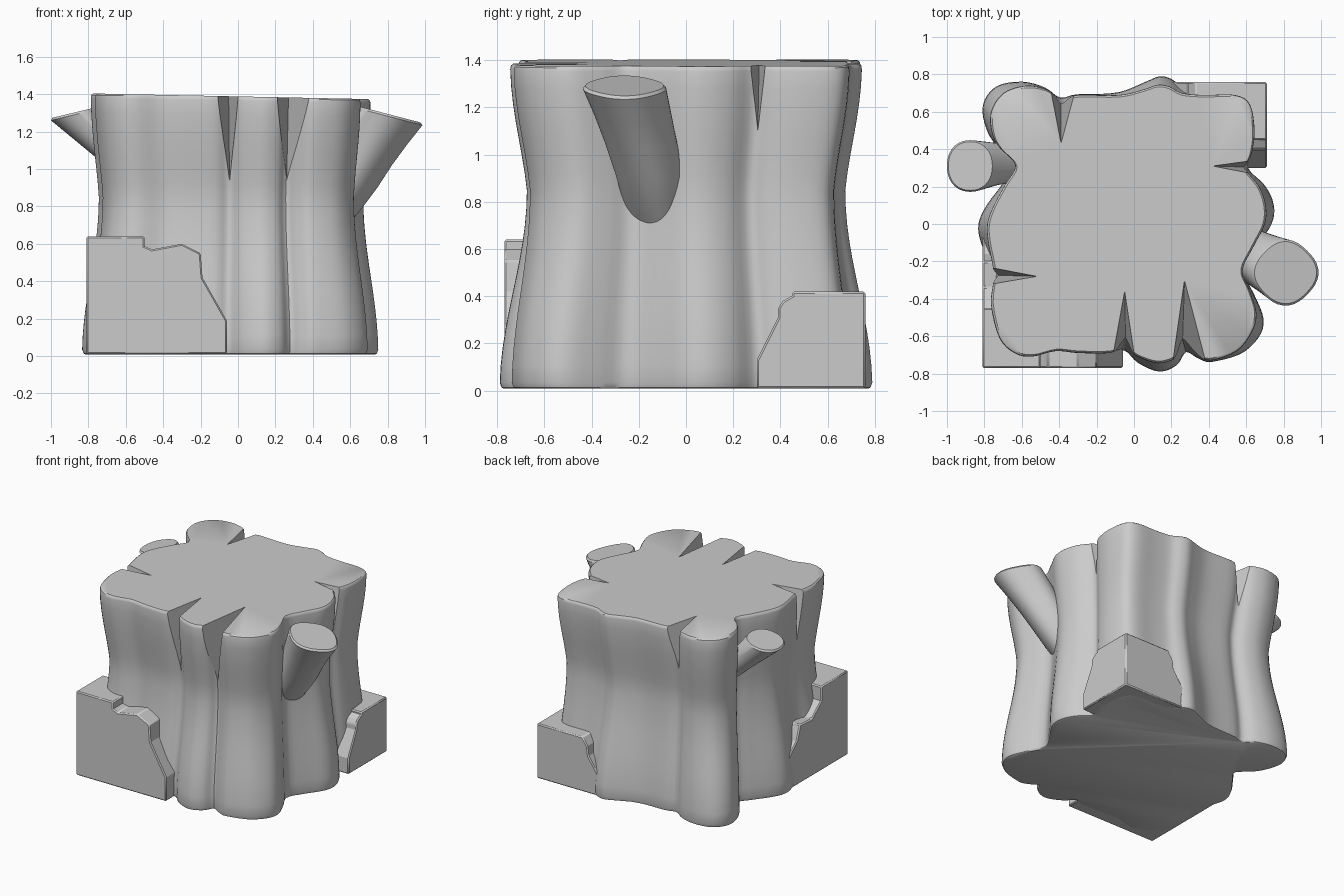
import bpy, bmesh, math
from mathutils import Vector

if "Cube" in bpy.data.objects:
    bpy.data.objects.remove(bpy.data.objects["Cube"])


def make(name, bm, angle=38):
    bmesh.ops.recalc_face_normals(bm, faces=bm.faces)
    me = bpy.data.meshes.new(name)
    bm.to_mesh(me)
    bm.free()
    ob = bpy.data.objects.new(name, me)
    bpy.context.collection.objects.link(ob)
    smooth(ob, angle)
    return ob


def activate(ob):
    bpy.ops.object.select_all(action='DESELECT')
    ob.select_set(True)
    bpy.context.view_layer.objects.active = ob


def smooth(ob, angle=38):
    activate(ob)
    bpy.ops.object.shade_smooth_by_angle(angle=math.radians(angle))


def loft(rings):
    bm = bmesh.new()
    vs = [[bm.verts.new(p) for p in r] for r in rings]
    n = len(vs[0])
    for a, b in zip(vs, vs[1:]):
        for i in range(n):
            j = (i + 1) % n
            bm.faces.new((a[i], a[j], b[j], b[i]))
    bm.faces.new(vs[0][::-1])
    bm.faces.new(vs[-1])
    return bm


def spline(pts, steps):
    """Closed smooth curve through the points."""
    out, n = [], len(pts)
    P = [Vector(p) for p in pts]
    for i in range(n):
        a, b, c, d = P[i - 1], P[i], P[(i + 1) % n], P[(i + 2) % n]
        for k in range(steps):
            t = k / steps
            out.append(0.5 * (2 * b + (c - a) * t + (2 * a - 5 * b + 4 * c - d) * t * t
                              + (3 * b - a - 3 * c + d) * t ** 3))
    return out


# Trunk: lobed outline with a narrow waist and a flared foot
outline = spline([
    (-.05, -.66), (.02, -.71), (.13, -.745), (.22, -.72), (.27, -.665), (.33, -.70), (.41, -.73),
    (.55, -.68), (.63, -.58), (.655, -.48), (.62, -.36), (.58, -.25), (.64, -.12), (.70, .0),
    (.705, .1), (.67, .2), (.60, .295), (.63, .38), (.645, .5), (.62, .64), (.54, .69),
    (.38, .69), (.26, .70), (.19, .735), (.13, .745), (.05, .72), (-.08, .69), (-.3, .69),
    (-.39, .67), (-.47, .72), (-.58, .74), (-.7, .70), (-.765, .6), (-.76, .49), (-.72, .41),
    (-.635, .315), (-.69, .21), (-.75, .1), (-.785, 0), (-.78, -.1), (-.75, -.27),
    (-.765, -.43), (-.72, -.61), (-.64, -.69), (-.55, -.71), (-.42, -.68), (-.3, -.69),
    (-.13, -.69)], 4)
lobes = [Vector(p) for p in ((-.72, .62), (.13, .75), (.71, .08), (.66, -.52),
                             (.12, -.75), (-.78, 0), (-.75, -.5))]


def trunk_ring(z, inset=1.0):
    ring = []
    for p in outline:
        near = max(math.exp(-((p - c).length / .2) ** 2) for c in lobes)
        foot, waist_z = 1.005 + .055 * near, .85
        sx = sy = 1.0
        if z < waist_z:
            t = (1 - math.cos(math.pi * z / waist_z)) / 2
            sx, sy = foot + (.945 - foot) * t, foot + (.905 - foot) * t
        else:
            t = (1 - math.cos(math.pi * (1.39 - z) / (1.39 - waist_z) * .8)) / 1.81
            sx, sy = 1 - .055 * t, 1 - .095 * t
        tilt = -.02 * p.x * max(0, z - 1) / .39
        ring.append((p.x * sx * inset, p.y * sy * inset, z + tilt))
    return ring


heights = [(0.008, .975), (.013, .99), (.035, 1)]
heights += [(.035 + (1.365 - .035) * i / 18, 1) for i in range(1, 19)]
heights += [(1.38, .996), (1.388, .984)]
trunk = make("trunk", loft([trunk_ring(z, s) for z, s in heights]))

# Split notches in the rim: inner tip, two rim corners, low outer point
TOP = 1.39
notches = [
    ((-.05, -.36), (-.11, -.69), (.0, -.69), (-.045, -.61, .93)),
    ((.27, -.30), (.21, -.72), (.38, -.72), (.26, -.62, .93)),
    ((-.52, -.28), (-.755, -.235), (-.755, -.32), (-.71, -.275, 1.05)),
    ((-.39, .43), (-.44, .69), (-.32, .69), (-.39, .63, 1.10)),
    ((.42, .31), (.60, .275), (.60, .335), (.57, .305, 1.13))]
for tip, left, right, low in notches:
    z = TOP - .02 * tip[0]
    P = Vector((*tip, z))
    far = [P + 1.5 * (Vector(q) - P) for q in ((*left, z), (*right, z), low)]
    up = Vector((0, 0, .15))
    bm = bmesh.new()
    for q in (P, *far, P + up, far[0] + up, far[1] + up):
        bm.verts.new(q)
    bmesh.ops.convex_hull(bm, input=bm.verts)
    cutter = make("notch_cutter", bm)
    cutter.hide_render = True
    mod = trunk.modifiers.new("notch", 'BOOLEAN')
    mod.operation, mod.solver, mod.object = 'DIFFERENCE', 'EXACT', cutter
    activate(trunk)
    bpy.ops.object.modifier_apply(modifier=mod.name)
    bpy.data.objects.remove(cutter)
smooth(trunk)


# Cut branches: stations are centre x, y, z, radii x, y, slope of ring, turn of ring
def branch(name, stations, square=2.0):
    x, y, z, rx, ry, sl, turn = stations[-1]
    stations = stations + [(x, y, z + .012, rx * .94, ry * .94, sl, turn)]
    rings = []
    for x, y, z, rx, ry, sl, turn in stations:
        ring = []
        for i in range(36):
            a = math.tau * i / 36
            c, s = math.cos(a), math.sin(a)
            r = (abs(c) ** square + abs(s) ** square) ** (-1 / square)
            u, v = r * c * rx, r * s * ry
            dx = u * math.cos(turn) - v * math.sin(turn)
            dy = u * math.sin(turn) + v * math.cos(turn)
            ring.append((x + dx, y + dy, z + sl * dx))
        rings.append(ring)
    return make(name, loft(rings))


branch("right_branch", [
    (.46, -.12, .70, .12, .10, -.1, .8), (.53, -.135, .80, .125, .12, -.1, .8),
    (.60, -.155, .92, .135, .135, -.15, .8), (.67, -.19, 1.05, .14, .145, -.2, .8),
    (.74, -.225, 1.17, .15, .155, -.25, .8), (.81, -.26, 1.28, .165, .165, -.26, .8)], 2.5)
branch("left_branch", [
    (-.58, .33, 1.00, .10, .10, .1, 0), (-.67, .325, 1.09, .105, .105, .15, 0),
    (-.76, .32, 1.175, .11, .115, .2, 0), (-.875, .31, 1.29, .125, .138, .24, 0)], 2.2)


# Corner blocks: each is two stepped slabs meeting at a corner
def slab(name, profile, axis, near, far):
    def at(d):
        return [(u, d, z) if axis == 'y' else (d, u, z) for u, z in profile]
    ob = make(name, loft([at(near), at(far)]), 20)
    bev = ob.modifiers.new("edge", 'BEVEL')
    bev.width, bev.segments = .008, 1
    return ob


slab("front_corner_block", [
    (-.81, .01), (-.06, .01), (-.06, .19), (-.19, .42), (-.20, .55), (-.30, .60),
    (-.46, .57), (-.62, .64), (-.81, .64)], 'y', -.77, -.45)
slab("front_corner_block_side", [
    (-.77, .01), (.03, .01), (.03, .17), (-.16, .34), (-.20, .45), (-.34, .44),
    (-.47, .55), (-.62, .64), (-.77, .64)], 'x', -.81, -.5)
slab("back_corner_block", [
    (.71, .01), (.20, .01), (.20, .17), (.28, .29), (.29, .36), (.33, .42),
    (.71, .42)], 'y', .76, .45)
slab("back_corner_block_side", [
    (.76, .01), (.30, .01), (.30, .13), (.39, .31), (.39, .35), (.41, .38),
    (.48, .42), (.76, .42)], 'x', .71, .42)
